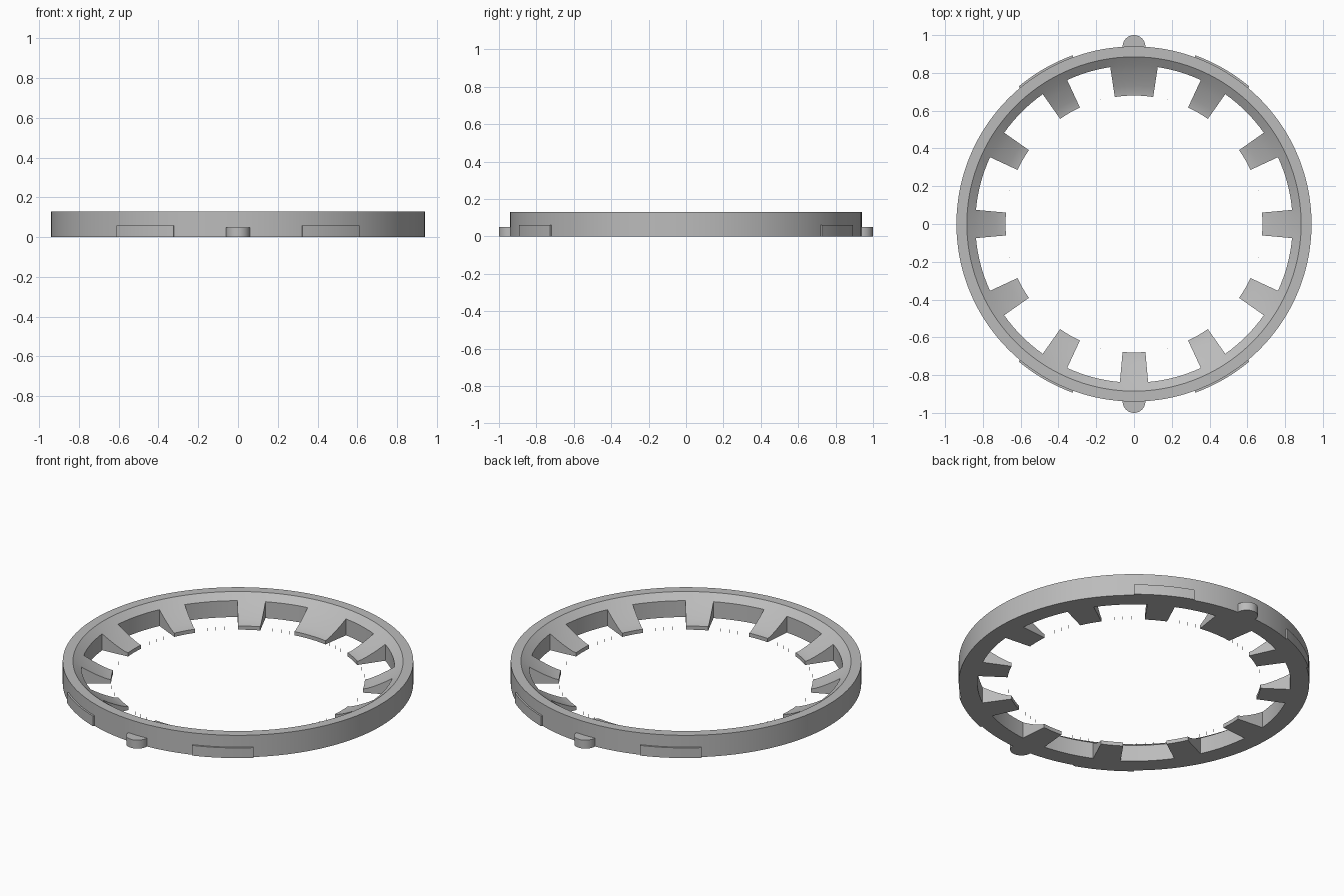
import bpy, bmesh
from math import radians, cos, sin, pi

cube = bpy.data.objects.get("Cube")
if cube:
    bpy.data.objects.remove(cube, do_unlink=True)

grey = bpy.data.materials.new("plain grey")
grey.use_nodes = True
colour = (0.5, 0.5, 0.5, 1)
grey.diffuse_color = colour
grey.node_tree.nodes["Principled BSDF"].inputs["Base Color"].default_value = colour

WALL = 0.84
TIP = 0.68
RIM = [(WALL, 0), (0.94, 0), (0.94, 0.13), (0.885, 0.13), (WALL, 0.097)]
TOOTH = [(WALL, 0.097), (0.80, 0.073), (0.76, 0.052), (0.73, 0.038),
         (0.70, 0.026), (TIP, 0.022), (TIP, 0), (WALL, 0)]


def polar(r, deg, z):
    a = radians(deg)
    return (r * cos(a), r * sin(a), z)


def finish(bm, name):
    bmesh.ops.remove_doubles(bm, verts=bm.verts, dist=0.00005)
    bmesh.ops.recalc_face_normals(bm, faces=bm.faces)
    mesh = bpy.data.meshes.new(name)
    bm.to_mesh(mesh)
    bm.free()
    mesh.materials.append(grey)
    ob = bpy.data.objects.new(name, mesh)
    bpy.context.collection.objects.link(ob)
    bpy.ops.object.select_all(action='DESELECT')
    ob.select_set(True)
    bpy.context.view_layer.objects.active = ob
    bpy.ops.object.shade_smooth_by_angle(angle=radians(25))
    return ob


def face(bm, points):
    bm.faces.new([bm.verts.new(p) for p in points])


def sweep(bm, profile, a, b, closed=False):
    """Sweep an (r, z) profile from angle a to angle b."""
    pairs = list(zip(profile, profile[1:] + profile[:1]))
    for (r1, z1), (r2, z2) in pairs if closed else pairs[:-1]:
        face(bm, [polar(r1, a, z1), polar(r1, b, z1),
                  polar(r2, b, z2), polar(r2, a, z2)])


def cap(bm, profile, a):
    face(bm, [polar(r, a, z) for r, z in profile])


# Ring with twelve sloping teeth, the back one wider
bm = bmesh.new()
for i in range(12):
    centre = 30 * i
    half = 8.6 if centre == 90 else 5.1
    after = 8.6 if centre + 30 == 90 else 5.1
    start, end, following = centre - half, centre + half, centre + 30 - after
    for k in range(6):
        step = (end - start) / 6
        a, b = start + k * step, start + (k + 1) * step
        sweep(bm, RIM, a, b)
        sweep(bm, TOOTH, a, b)
    for k in range(8):
        step = (following - end) / 8
        sweep(bm, RIM, end + k * step, end + (k + 1) * step, closed=True)
    cap(bm, TOOTH, start)
    cap(bm, TOOTH, end)
finish(bm, "toothed_ring")

# Four shallow raised pads on the outside
PAD = [(0.93, 0), (0.95, 0), (0.95, 0.06), (0.93, 0.06)]
for name, centre in (("back_left_pad", 60), ("back_right_pad", 120),
                     ("front_right_pad", 240), ("front_left_pad", 300)):
    bm = bmesh.new()
    for k in range(-5, 5):
        sweep(bm, PAD, centre + 2 * k, centre + 2 * k + 2, closed=True)
    cap(bm, PAD, centre - 10)
    cap(bm, PAD, centre + 10)
    finish(bm, name)

# Round locating pegs at front and back
for name, side in (("front_peg", -1), ("back_peg", 1)):
    bm = bmesh.new()
    bmesh.ops.create_cone(bm, cap_ends=True, segments=48, radius1=0.06,
                          radius2=0.06, depth=0.05)
    bmesh.ops.translate(bm, verts=bm.verts, vec=(0, side * 0.94, 0.025))
    finish(bm, name)

# Hair-thin slivers standing in the gaps between the teeth
SLIVER = [(TIP, 0), (TIP + 0.001, 0), (TIP + 0.001, 0.02), (TIP, 0.02)]
bm = bmesh.new()
for i in range(12):
    for offset in (-4, 0, 4):
        a = 30 * i + 15 + offset
        sweep(bm, SLIVER, a - 0.1, a + 0.1, closed=True)
        cap(bm, SLIVER, a - 0.1)
        cap(bm, SLIVER, a + 0.1)
finish(bm, "gap_slivers")
